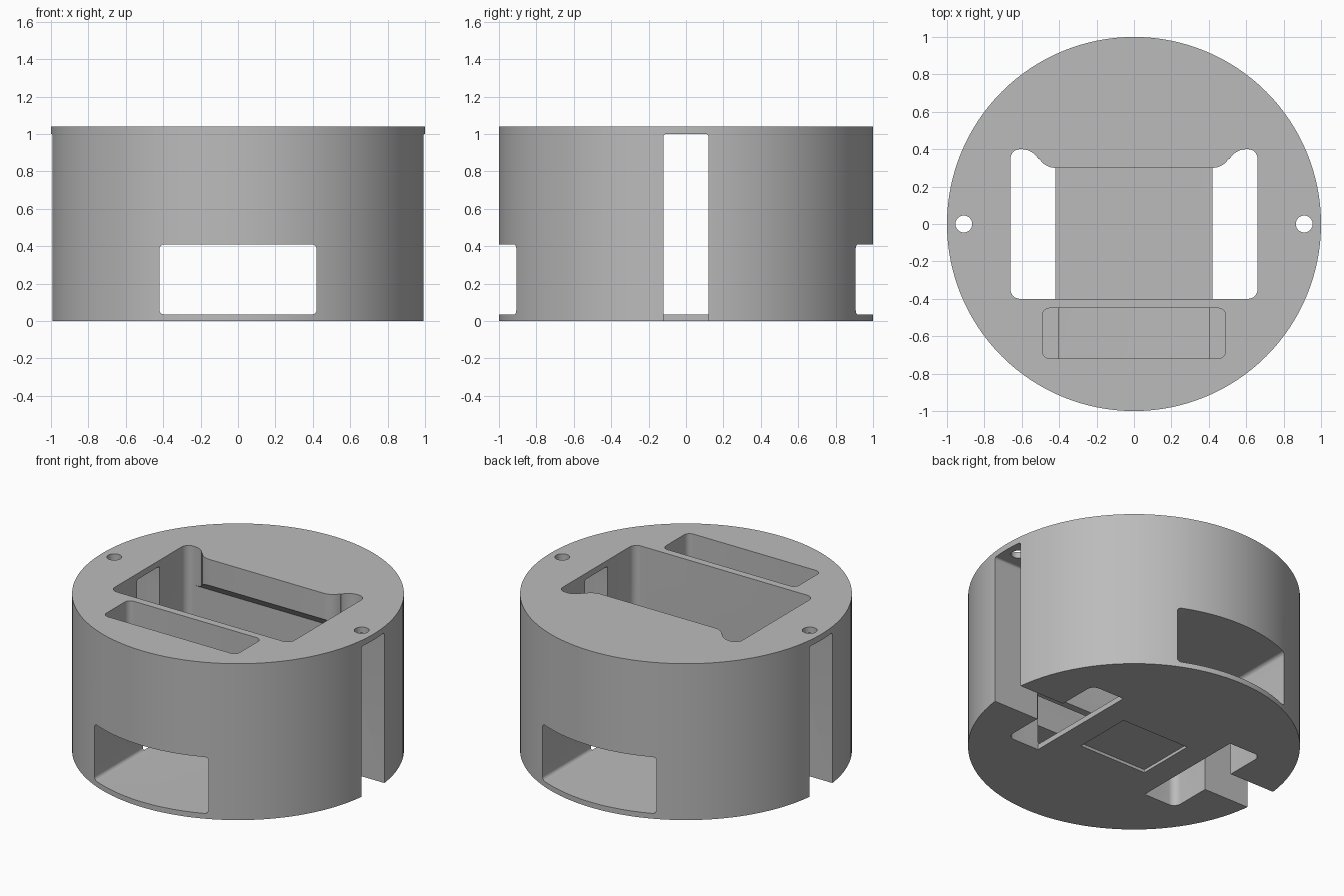
import bpy, bmesh, math
from mathutils import Matrix, Vector

cube = bpy.data.objects.get("Cube")
if cube:
    bpy.data.objects.remove(cube, do_unlink=True)

TOP = 1.04
FLOOR = 0.035

grey = bpy.data.materials.new("plain_grey")
grey.use_nodes = True
grey.diffuse_color = (0.5, 0.5, 0.5, 1)
grey.node_tree.nodes["Principled BSDF"].inputs["Base Color"].default_value = (0.5, 0.5, 0.5, 1)


def arc(cx, cy, r, start, end, n=8):
    angles = [math.radians(start + (end - start) * i / n) for i in range(n + 1)]
    return [(cx + r * math.cos(a), cy + r * math.sin(a)) for a in angles]


def rounded_rect(x0, x1, y0, y1, r):
    return (arc(x1 - r, y1 - r, r, 0, 90) + arc(x0 + r, y1 - r, r, 90, 180)
            + arc(x0 + r, y0 + r, r, 180, 270) + arc(x1 - r, y0 + r, r, 270, 360))


def prism(name, outline, low, high, turn=None, cut=None):
    """Extrude an outline along z, optionally slice one side off, then turn it."""
    bm = bmesh.new()
    face = bm.faces.new([bm.verts.new((x, y, low)) for x, y in outline])
    out = bmesh.ops.extrude_face_region(bm, geom=[face])["geom"]
    bmesh.ops.translate(bm, vec=(0, 0, high - low),
                        verts=[v for v in out if isinstance(v, bmesh.types.BMVert)])
    if cut:
        res = bmesh.ops.bisect_plane(bm, geom=bm.verts[:] + bm.edges[:] + bm.faces[:],
                                     plane_co=cut[0], plane_no=cut[1], clear_outer=True)
        rim = [e for e in res["geom_cut"] if isinstance(e, bmesh.types.BMEdge)]
        bmesh.ops.holes_fill(bm, edges=rim, sides=0)
    if turn:
        bm.transform(turn)
    bmesh.ops.recalc_face_normals(bm, faces=bm.faces)
    mesh = bpy.data.meshes.new(name)
    bm.to_mesh(mesh)
    bm.free()
    obj = bpy.data.objects.new(name, mesh)
    bpy.context.collection.objects.link(obj)
    return obj


# Round body
body = prism("round_body", arc(0, 0, 1, 0, 360, 128)[:-1], 0, TOP)
body.data.materials.append(grey)
cutters = []

# Tunnel from front to back
upright_y = Matrix.Rotation(math.pi / 2, 4, "X")
cutters.append(prism("tunnel_cutter", rounded_rect(-0.42, 0.42, FLOOR, 0.41, 0.025),
                     -1.2, 1.2, upright_y))

# Lower chamber, with a sloped ceiling under the rear lip
chamber = rounded_rect(-0.66, 0.66, -0.4, 0.4, 0.05)
slope = (Vector((0, 0.3, 0.867)), Vector((0, 0.085, 0.1)).normalized())
cutters.append(prism("chamber_cutter", chamber, FLOOR, 0.867, cut=slope))

# Top opening with two rounded ears
half = (arc(0.42, 0.4, 0.1, -90, -29) + arc(0.6, 0.3, 0.1, 151, 90)
        + arc(0.61, 0.35, 0.05, 90, 0) + arc(0.61, -0.35, 0.05, 0, -90))
opening = half + [(-x, y) for x, y in reversed(half)]
cutters.append(prism("opening_cutter", opening, 0.6, 1.2))

# Narrow front pocket, open to the tunnel
cutters.append(prism("pocket_cutter", rounded_rect(-0.49, 0.49, -0.72, -0.45, 0.04), 0.408, 1.2))

# Floor openings, side slots and pin holes on both sides
upright_x = Matrix(((0, 0, 1, 0), (1, 0, 0, 0), (0, 1, 0, 0), (0, 0, 0, 1)))
for side, word in ((1, "left"), (-1, "right")):
    edge = (Vector((side * 0.42, 0, 0)), Vector((-side, 0, 0)))
    cutters.append(prism(word + "_floor_cutter", chamber, -0.1, 0.2, cut=edge))
    span = sorted((side * 0.55, side * 1.2))
    cutters.append(prism(word + "_slot_cutter", rounded_rect(-0.12, 0.12, -0.2, 1.0, 0.015),
                         span[0], span[1], upright_x))
    cutters.append(prism(word + "_pin_cutter", arc(side * 0.91, 0, 0.045, 0, 360, 32)[:-1], 0.9, 1.2))

# Shallow recess under the floor
cutters.append(prism("recess_cutter", rounded_rect(-0.25, 0.25, -0.2, 0.2, 0.004), -0.1, 0.02))

# Carve the body
bpy.ops.object.select_all(action="DESELECT")
bpy.context.view_layer.objects.active = body
body.select_set(True)
for cutter in cutters:
    cutter.hide_render = True
    mod = body.modifiers.new(cutter.name, "BOOLEAN")
    mod.operation = "DIFFERENCE"
    mod.solver = "EXACT"
    mod.object = cutter
    bpy.ops.object.modifier_apply(modifier=mod.name)
for cutter in cutters:
    bpy.data.objects.remove(cutter, do_unlink=True)

bpy.ops.object.shade_smooth_by_angle(angle=math.radians(25))
